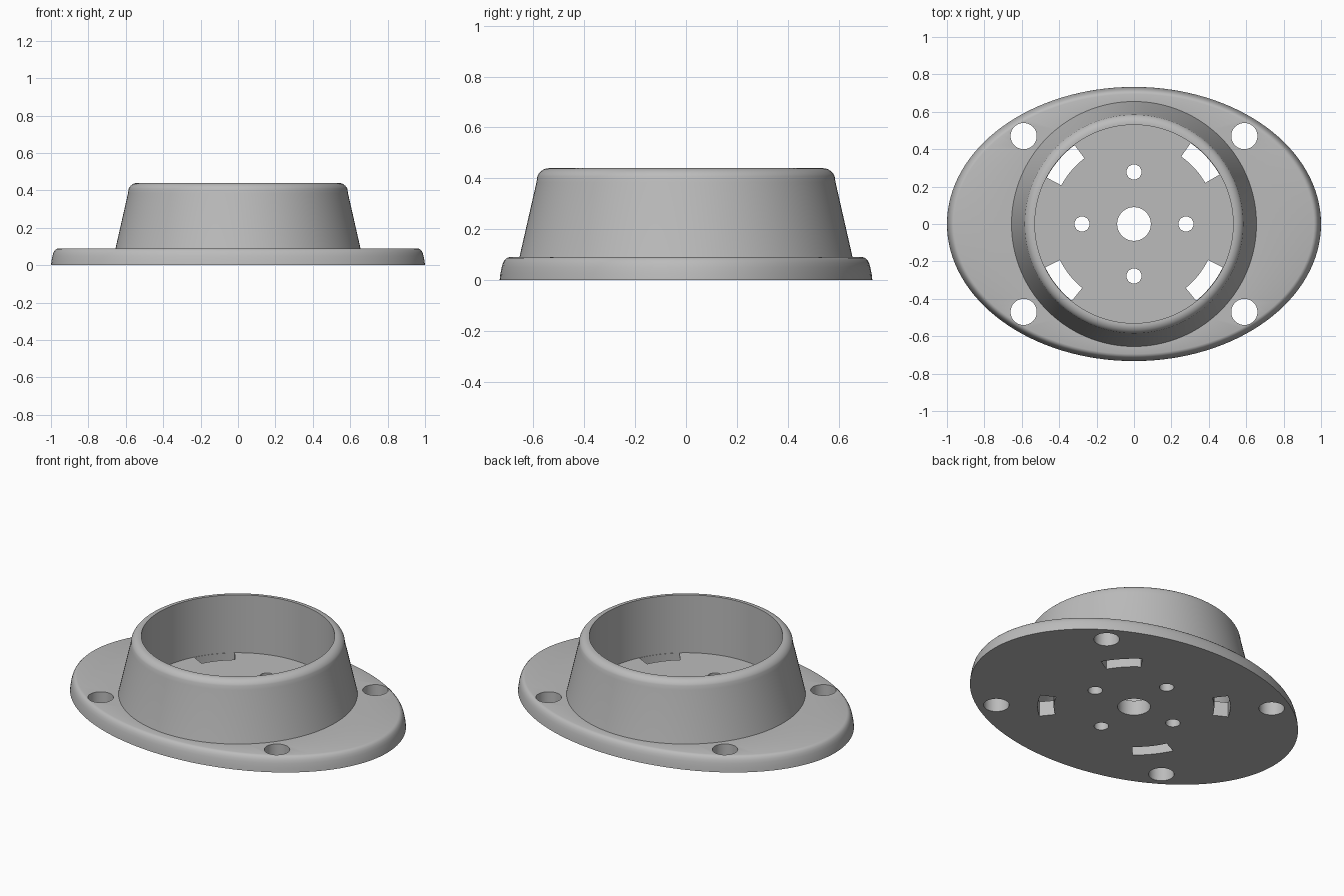
import bpy
import bmesh
from math import sin, cos, pi, radians

SEGMENTS = 128
FLOOR = 0.09      # plate thickness and cup floor height
TOP = 0.44        # rim height
BORE = 0.53       # inner radius of the cup

old = bpy.data.objects.get("Cube")
if old:
    bpy.data.objects.remove(old, do_unlink=True)

grey = bpy.data.materials.new("plain grey")
grey.use_nodes = True
colour = (0.5, 0.5, 0.5, 1)
grey.diffuse_color = colour
grey.node_tree.nodes["Principled BSDF"].inputs["Base Color"].default_value = colour


def make_object(name, bm):
    bmesh.ops.recalc_face_normals(bm, faces=bm.faces[:])
    mesh = bpy.data.meshes.new(name)
    bm.to_mesh(mesh)
    bm.free()
    mesh.materials.append(grey)
    obj = bpy.data.objects.new(name, mesh)
    bpy.context.collection.objects.link(obj)
    return obj


def loft(name, sections):
    """Closed solid through elliptical sections (x radius, y radius, z)."""
    bm = bmesh.new()
    rings = []
    for rx, ry, z in sections:
        angles = [2 * pi * i / SEGMENTS for i in range(SEGMENTS)]
        rings.append([bm.verts.new((rx * cos(a), ry * sin(a), z)) for a in angles])
    for low, high in zip(rings, rings[1:]):
        for i in range(SEGMENTS):
            j = (i + 1) % SEGMENTS
            bm.faces.new((low[i], low[j], high[j], high[i]))
    bm.faces.new(rings[0])
    bm.faces.new(rings[-1])
    return make_object(name, bm)


def hole_cutter(name, x, y, radius):
    bm = bmesh.new()
    bmesh.ops.create_cone(bm, cap_ends=True, segments=48, radius1=radius,
                          radius2=radius, depth=0.3)
    bmesh.ops.translate(bm, vec=(x, y, 0.05), verts=bm.verts[:])
    return make_object(name, bm)


def slot_cutter(name, start, sweep, inner, outer):
    """Arc-shaped block that passes through the floor."""
    bm = bmesh.new()
    steps = 10
    angles = [radians(start + sweep * i / steps) for i in range(steps + 1)]
    outline = [(inner, a) for a in angles] + [(outer, a) for a in reversed(angles)]
    face = bm.faces.new([bm.verts.new((r * cos(a), r * sin(a), -0.1)) for r, a in outline])
    result = bmesh.ops.extrude_face_region(bm, geom=[face])
    top = [v for v in result["geom"] if isinstance(v, bmesh.types.BMVert)]
    bmesh.ops.translate(bm, vec=(0, 0, 0.25), verts=top)
    return make_object(name, bm)


# Oval plate with a rounded upper edge: (inset, height)
plate_edge = [(0, 0), (0.003, 0.025), (0.008, 0.05), (0.013, 0.067),
              (0.02, 0.079), (0.028, 0.087), (0.038, FLOOR)]
sections = [(1 - d, 0.733 - d, z) for d, z in plate_edge]

# Tapered cup wall, rounded rim, straight bore and floor
sections += [(0.655, 0.655, FLOOR), (0.588, 0.588, 0.385)]
for k in range(1, 9):
    a = radians(12 + 78 * k / 8)
    r = 0.538 + 0.05 * cos(a)
    sections.append((r, r, 0.39 + 0.05 * sin(a)))
sections += [(BORE, BORE, TOP), (BORE, BORE, FLOOR)]
flange = loft("flanged_cup", sections)

# Centre hole, four small floor holes and four mounting holes
cutters = [hole_cutter("centre_hole_cutter", 0, 0, 0.09)]
for k in range(4):
    a = k * pi / 2
    cutters.append(hole_cutter("floor_hole_cutter", 0.278 * cos(a), 0.278 * sin(a), 0.04))
for sx in (-1, 1):
    for sy in (-1, 1):
        cutters.append(hole_cutter("mounting_hole_cutter", 0.59 * sx, 0.47 * sy, 0.07))

# Curved slots against the bore
for start in (30, 127, 206, 309):
    cutters.append(slot_cutter("slot_cutter", start, 25, 0.44, BORE - 0.002))

# Cut the openings
bpy.context.view_layer.objects.active = flange
flange.select_set(True)
for cutter in cutters:
    cutter.hide_render = True
    mod = flange.modifiers.new("opening", 'BOOLEAN')
    mod.operation = 'DIFFERENCE'
    mod.solver = 'EXACT'
    mod.object = cutter
    bpy.ops.object.modifier_apply(modifier=mod.name)
for cutter in cutters:
    bpy.data.objects.remove(cutter, do_unlink=True)

bpy.ops.object.shade_smooth_by_angle(angle=radians(30))
